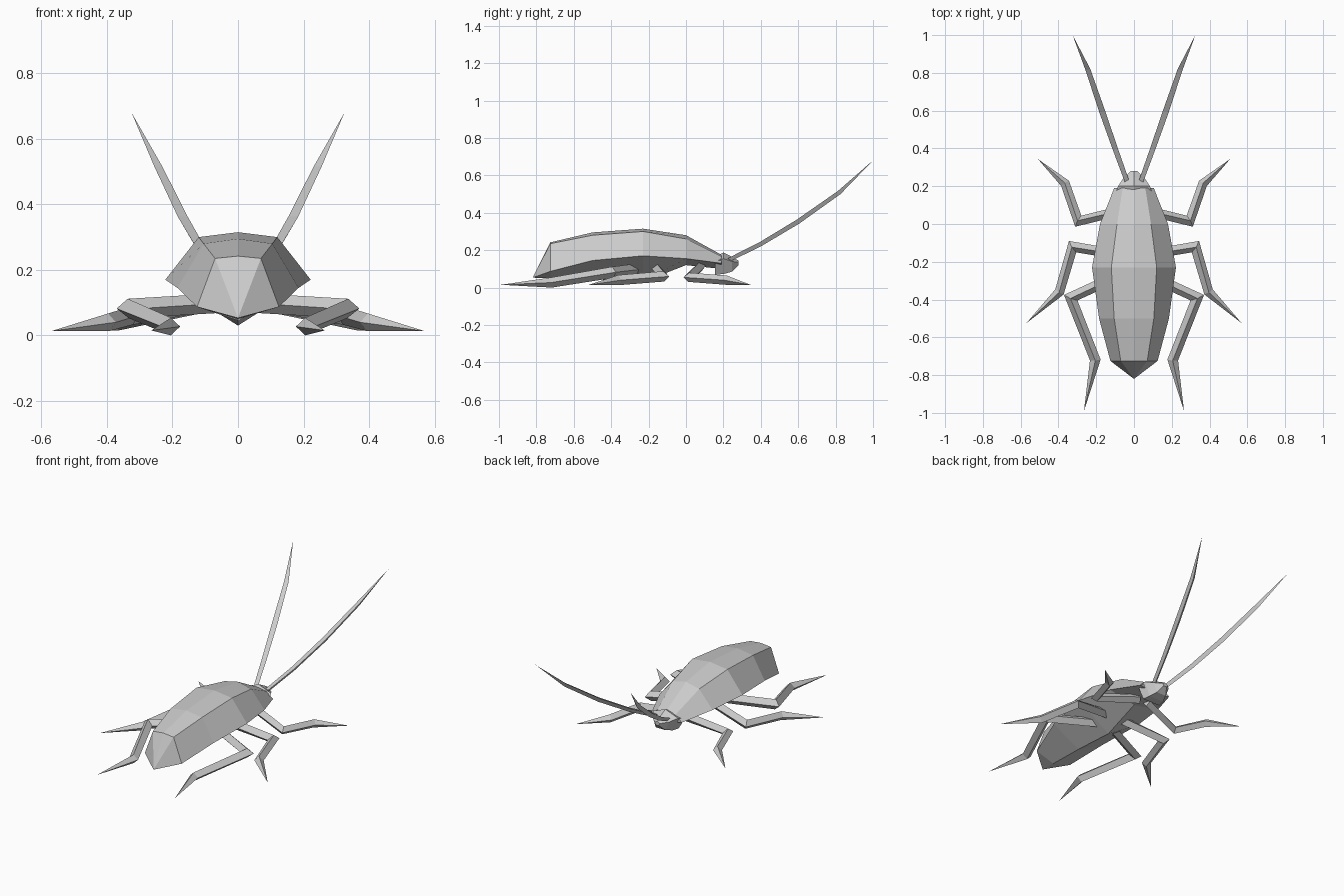
import bpy, bmesh
from mathutils import Vector

old = bpy.data.objects.get("Cube")
if old:
    bpy.data.objects.remove(old)

GREY = (0.6, 0.6, 0.6, 1)
mat = bpy.data.materials.new("plain grey")
mat.use_nodes = True
mat.diffuse_color = GREY
mat.node_tree.nodes["Principled BSDF"].inputs["Base Color"].default_value = GREY


def loft(name, rings):
    """Skin closed rings of equal length; a ring of one point makes a tip."""
    bm = bmesh.new()
    rows = [[bm.verts.new(p) for p in ring] for ring in rings]
    for a, b in zip(rows, rows[1:]):
        n = max(len(a), len(b))
        for i in range(n):
            j = (i + 1) % n
            quad = [a[i % len(a)], a[j % len(a)], b[j % len(b)], b[i % len(b)]]
            bm.faces.new(list(dict.fromkeys(quad)))
    for row in (rows[0], rows[-1]):
        if len(row) > 2:
            bm.faces.new(row)
    bmesh.ops.recalc_face_normals(bm, faces=bm.faces)
    me = bpy.data.meshes.new(name)
    bm.to_mesh(me)
    bm.free()
    me.materials.append(mat)
    ob = bpy.data.objects.new(name, me)
    bpy.context.collection.objects.link(ob)
    return ob


def limb(name, path, corners):
    """Tapered faceted tube; path holds x, y, z, half width, half height."""
    pts = [Vector(p[:3]) for p in path]
    rings = []
    for i, p in enumerate(path[:-1]):
        ahead = (pts[i + 1] - pts[i]).normalized()
        back = (pts[i] - pts[i - 1]).normalized() if i else ahead
        run = (ahead + back).normalized()
        side = run.cross(Vector((0, 0, 1))).normalized()
        up = side.cross(run)
        # widen the ring at bends so the tube keeps its thickness
        miter = 1 / max(run.dot(ahead), 0.7)
        rings.append([pts[i] + side * u * p[3] * miter + up * v * p[4] for u, v in corners])
    return loft(name, rings + [[pts[-1]]])


def mirrored(name, path, corners):
    for side, s in (("left", 1), ("right", -1)):
        limb(side + "_" + name, [(p[0] * s, *p[1:]) for p in path], corners)


# Body shell: y, ridge z, shoulder x and z, rim x and z, keel z
stations = [
    (0.19, 0.175, 0.06, 0.165, 0.105, 0.13, 0.10),
    (0.00, 0.28, 0.09, 0.26, 0.18, 0.155, 0.12),
    (-0.23, 0.315, 0.12, 0.30, 0.222, 0.17, 0.03),
    (-0.50, 0.295, 0.105, 0.28, 0.185, 0.145, 0.045),
    (-0.725, 0.242, 0.07, 0.235, 0.125, 0.087, 0.05),
]
rings = [[(0, y, top), (sx, y, sz), (rx, y, rz), (0, y, keel), (-rx, y, rz), (-sx, y, sz)]
         for y, top, sx, sz, rx, rz, keel in stations]
loft("body", rings + [[(0, -0.82, 0.053)]])

# Head: y, top z, brow x and z, chin z
head = [
    (0.155, 0.165, 0.10, 0.14, 0.07),
    (0.20, 0.188, 0.085, 0.155, 0.072),
    (0.245, 0.165, 0.055, 0.14, 0.085),
    (0.28, 0.145, 0.018, 0.135, 0.12),
]
loft("head", [[(0, y, top), (bx, y, bz), (bx * 0.6, y, chin), (-bx * 0.6, y, chin), (-bx, y, bz)]
              for y, top, bx, bz, chin in head])

# Antennae
TRIANGLE = [(-1, 0.6), (1, 0.6), (0, -1)]
mirrored("antenna", [
    (0.035, 0.22, 0.145, 0.012, 0.012),
    (0.10, 0.40, 0.235, 0.014, 0.013),
    (0.17, 0.60, 0.355, 0.016, 0.014),
    (0.245, 0.82, 0.51, 0.013, 0.012),
    (0.325, 1.0, 0.68, 0, 0)], TRIANGLE)

# Legs: hip, knee, ankle, toe
DIAMOND = [(1, 0), (0, 1), (-1, 0), (0, -1)]
mirrored("front_leg", [
    (0.03, 0.08, 0.115, 0.025, 0.03),
    (0.295, 0.015, 0.055, 0.025, 0.025),
    (0.365, 0.215, 0.04, 0.024, 0.025),
    (0.51, 0.345, 0.015, 0, 0)], DIAMOND)
mirrored("middle_leg", [
    (0.03, -0.17, 0.115, 0.025, 0.03),
    (0.325, -0.12, 0.06, 0.027, 0.028),
    (0.395, -0.36, 0.04, 0.025, 0.027),
    (0.57, -0.525, 0.013, 0, 0)], DIAMOND)
mirrored("rear_leg", [
    (0.03, -0.25, 0.10, 0.028, 0.03),
    (0.335, -0.39, 0.082, 0.028, 0.03),
    (0.205, -0.72, 0.027, 0.027, 0.027),
    (0.265, -0.99, 0.015, 0, 0)], DIAMOND)
